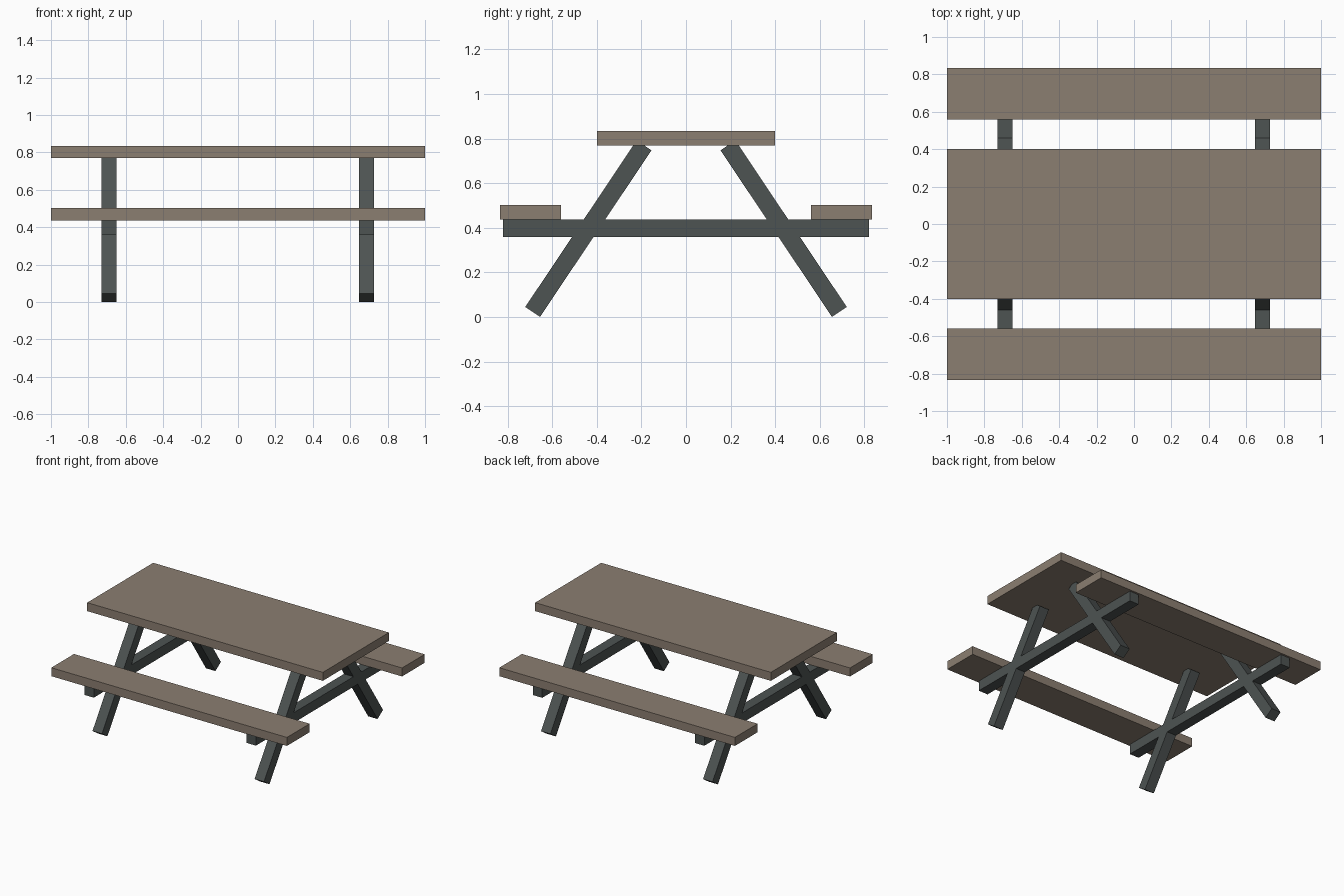
import bpy
import math

cube = bpy.data.objects.get("Cube")
if cube:
    bpy.data.objects.remove(cube, do_unlink=True)


def make_material(name, color):
    mat = bpy.data.materials.new(name)
    mat.use_nodes = True
    mat.diffuse_color = color
    mat.node_tree.nodes["Principled BSDF"].inputs["Base Color"].default_value = color
    return mat


wood = make_material("weathered wood", (0.26, 0.21, 0.165, 1))
metal = make_material("dark grey frame", (0.075, 0.087, 0.085, 1))


def add_box(name, size, center, mat, tilt=0.0):
    """Box of the given size, tilted about the x axis."""
    bpy.ops.mesh.primitive_cube_add(size=1, location=center)
    box = bpy.context.object
    box.name = name
    box.scale = size
    bpy.ops.object.transform_apply(location=False, rotation=False, scale=True)
    box.rotation_euler.x = tilt
    box.data.materials.append(mat)
    return box


# Table top
add_box("table_top", (2, 0.8, 0.065), (0, 0, 0.802), wood)

# Benches
for side, label in ((-1, "front"), (1, "back")):
    add_box(label + "_bench", (2, 0.275, 0.065), (0, side * 0.6975, 0.469), wood)

# Leg centre line in the side plane, from foot to table top
BEAM = 0.08
foot_y, foot_z = 0.688, 0.0225
head_y, head_z = 0.188, 0.77
leg_length = math.hypot(foot_y - head_y, head_z - foot_z)
leg_tilt = math.atan2(foot_y - head_y, head_z - foot_z)

# End frames: crossbar under the benches plus a pair of splayed legs
for x, end in ((-0.69, "right"), (0.686, "left")):
    add_box(end + "_crossbar", (BEAM, 1.64, 0.077), (x, 0, 0.398), metal)
    for side, label in ((-1, "front"), (1, "back")):
        add_box(f"{label}_{end}_leg", (BEAM, BEAM, leg_length),
                (x, side * (foot_y + head_y) / 2, (foot_z + head_z) / 2),
                metal, tilt=side * leg_tilt)
